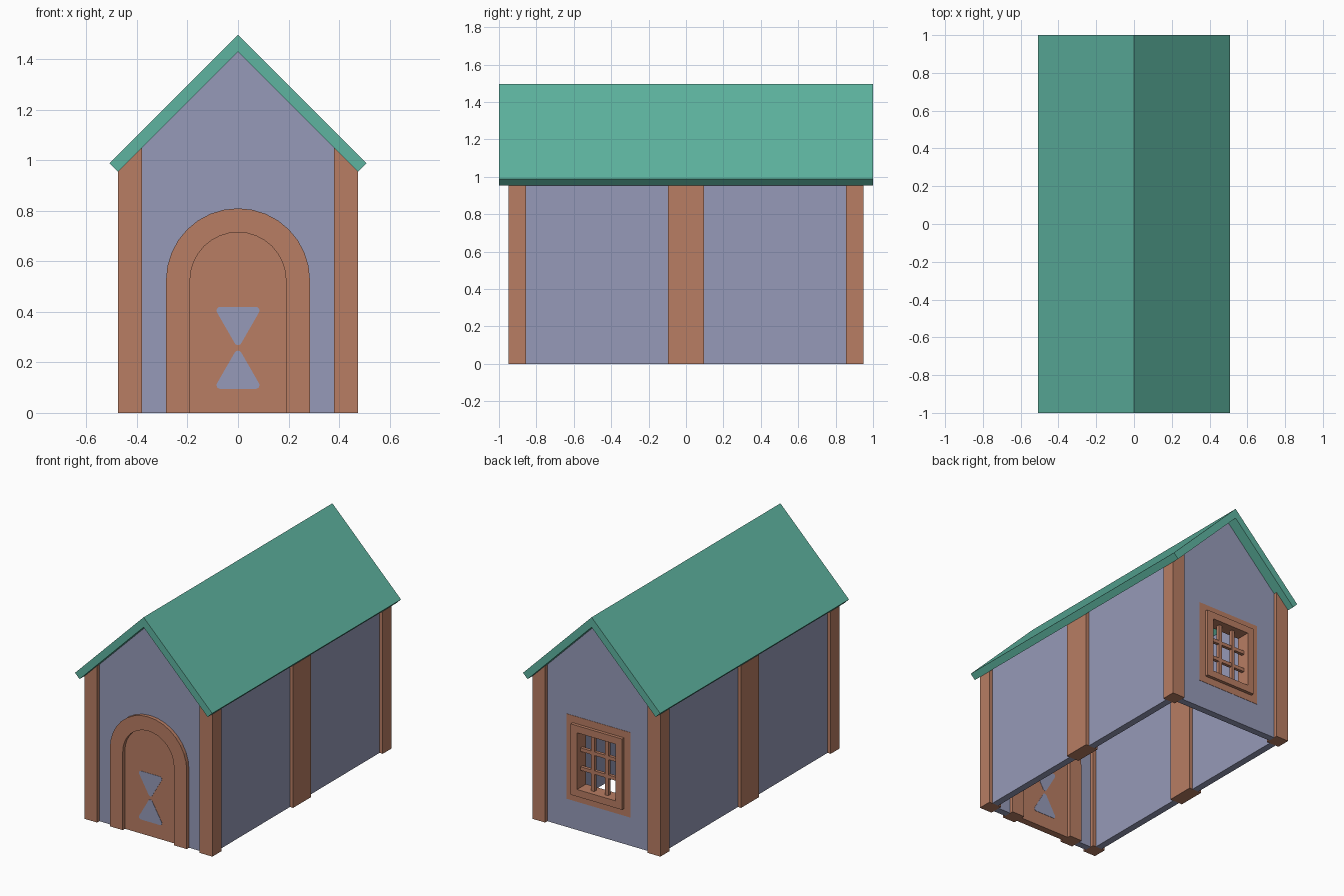
import bpy, bmesh, math

if "Cube" in bpy.data.objects:
    bpy.data.objects.remove(bpy.data.objects["Cube"])

def lin(c):
    c /= 255
    return c / 12.92 if c <= 0.04045 else ((c + 0.055) / 1.055) ** 2.4

def material(name, r, g, b):
    m = bpy.data.materials.new(name)
    m.diffuse_color = (lin(r), lin(g), lin(b), 1)
    m.use_nodes = True
    m.node_tree.nodes["Principled BSDF"].inputs["Base Color"].default_value = m.diffuse_color
    return m

WALL = material("wall_lavender", 150, 154, 184)
WOOD = material("wood_brown", 184, 125, 99)
ROOF = material("roof_green", 94, 180, 160)

def finish(name, bm, mat):
    bmesh.ops.recalc_face_normals(bm, faces=bm.faces)
    me = bpy.data.meshes.new(name)
    bm.to_mesh(me)
    bm.free()
    me.materials.append(mat)
    ob = bpy.data.objects.new(name, me)
    bpy.context.collection.objects.link(ob)
    return ob

def prism(name, pts, y0, y1, mat):
    """Extrude an x,z outline from y0 to y1."""
    bm = bmesh.new()
    a = [bm.verts.new((x, y0, z)) for x, z in pts]
    b = [bm.verts.new((x, y1, z)) for x, z in pts]
    bm.faces.new(a)
    bm.faces.new(b[::-1])
    for i in range(len(pts)):
        j = (i + 1) % len(pts)
        bm.faces.new((a[i], b[i], b[j], a[j]))
    return finish(name, bm, mat)

def ring(name, outer, inner, y0, y1, mat):
    """Closed x,z ring between two matching outlines, from y0 to y1."""
    bm = bmesh.new()
    loops = [[bm.verts.new((x, y, z)) for x, z in pts]
             for pts, y in ((outer, y0), (outer, y1), (inner, y1), (inner, y0))]
    n = len(outer)
    for k in range(4):
        p, q = loops[k], loops[(k + 1) % 4]
        for i in range(n):
            j = (i + 1) % n
            bm.faces.new((p[i], p[j], q[j], q[i]))
    return finish(name, bm, mat)

def rect(hw, z0, z1):
    return [(-hw, z0), (hw, z0), (hw, z1), (-hw, z1)]

def arch(r, zc=0.525, seg=16):
    """Round-topped door outline, from bottom right over to bottom left."""
    arc = [(r * math.cos(math.pi * i / seg), zc + r * math.sin(math.pi * i / seg))
           for i in range(seg + 1)]
    return [(r, 0)] + arc + [(-r, 0)]

APEX = 1.43           # underside of the ridge, roof falls at 45 degrees
YC = 0.9025           # centre line of the gable walls
T = 0.02375           # half wall thickness
P = 0.0475            # half post thickness

def under_roof(x0, x1):
    return [(x0, 0), (x1, 0), (x1, APEX - abs(x1)), (x0, APEX - abs(x0))]

# Roof
prism("roof", [(0, 1.497), (0.5086, 0.9886), (0.475, 0.955), (0, APEX),
               (-0.475, 0.955), (-0.5086, 0.9886)], -1, 1, ROOF)

# Posts and side walls, both sides
for s, side in ((-1, "left"), (1, "right")):
    for y0, y1, place in ((-0.95, -0.855, "front"), (-0.095, 0.095, "middle"),
                          (0.855, 0.95, "back")):
        prism(f"{side}_{place}_post", under_roof(s * 0.38, s * 0.475), y0, y1, WOOD)
    xc = 0.4275
    for y0, y1, place in ((-0.855, -0.095, "front"), (0.095, 0.855, "back")):
        prism(f"{side}_{place}_wall", under_roof(s * (xc - T), s * (xc + T)), y0, y1, WALL)

# Front wall with the doorway left open
top = [(0.38, APEX - 0.38), (0, APEX), (-0.38, APEX - 0.38)]
prism("front_wall", [(0.38, 0)] + top + [(-0.38, 0)] + arch(0.285)[::-1],
      -YC - T, -YC + T, WALL)

# Door frame and door
prism("door_frame", arch(0.285) + arch(0.19)[::-1], -YC - P, -YC + P, WOOD)
prism("door", arch(0.19), -YC - T, -YC + T, WOOD)

# Two rounded triangles inlaid through the door
tri = []
for cx, cz, a0 in ((0.07, 0.405, -30), (-0.07, 0.405, 90), (0, 0.2835, 210)):
    for i in range(7):
        a = math.radians(a0 + 20 * i)
        tri.append((cx + 0.015 * math.cos(a), cz + 0.015 * math.sin(a)))
prism("upper_door_inlay", tri, -YC - T - 0.002, -YC + T + 0.002, WALL)
prism("lower_door_inlay", [(x, 0.515 - z) for x, z in tri],
      -YC - T - 0.002, -YC + T + 0.002, WALL)

# Back wall with window hole
ring("back_wall", [(-0.38, 0), (0.38, 0)] + top,
     [(-0.2375, 0.19), (0.2375, 0.19), (0.2375, 0.76), (0, 0.76), (-0.2375, 0.76)],
     YC - T, YC + T, WALL)

# Window: flat trim, raised frame, bars
ring("window_trim", rect(0.2375, 0.19, 0.76), rect(0.19, 0.2375, 0.7125),
     YC - T - 0.002, YC + T + 0.002, WOOD)
ring("window_frame", rect(0.19, 0.2375, 0.7125), rect(0.1425, 0.285, 0.665),
     YC - P, YC + P, WOOD)
B = 0.012
for s, n in ((-1, "first"), (1, "second")):
    x, z = s * 0.052, 0.475 + s * 0.0633
    prism(f"{n}_vertical_bar", [(x - B, 0.285), (x + B, 0.285), (x + B, 0.665), (x - B, 0.665)],
          YC - B, YC + B, WOOD)
    prism(f"{n}_horizontal_bar", rect(0.1425, z - B, z + B), YC - B * 0.9, YC + B * 0.9, WOOD)
